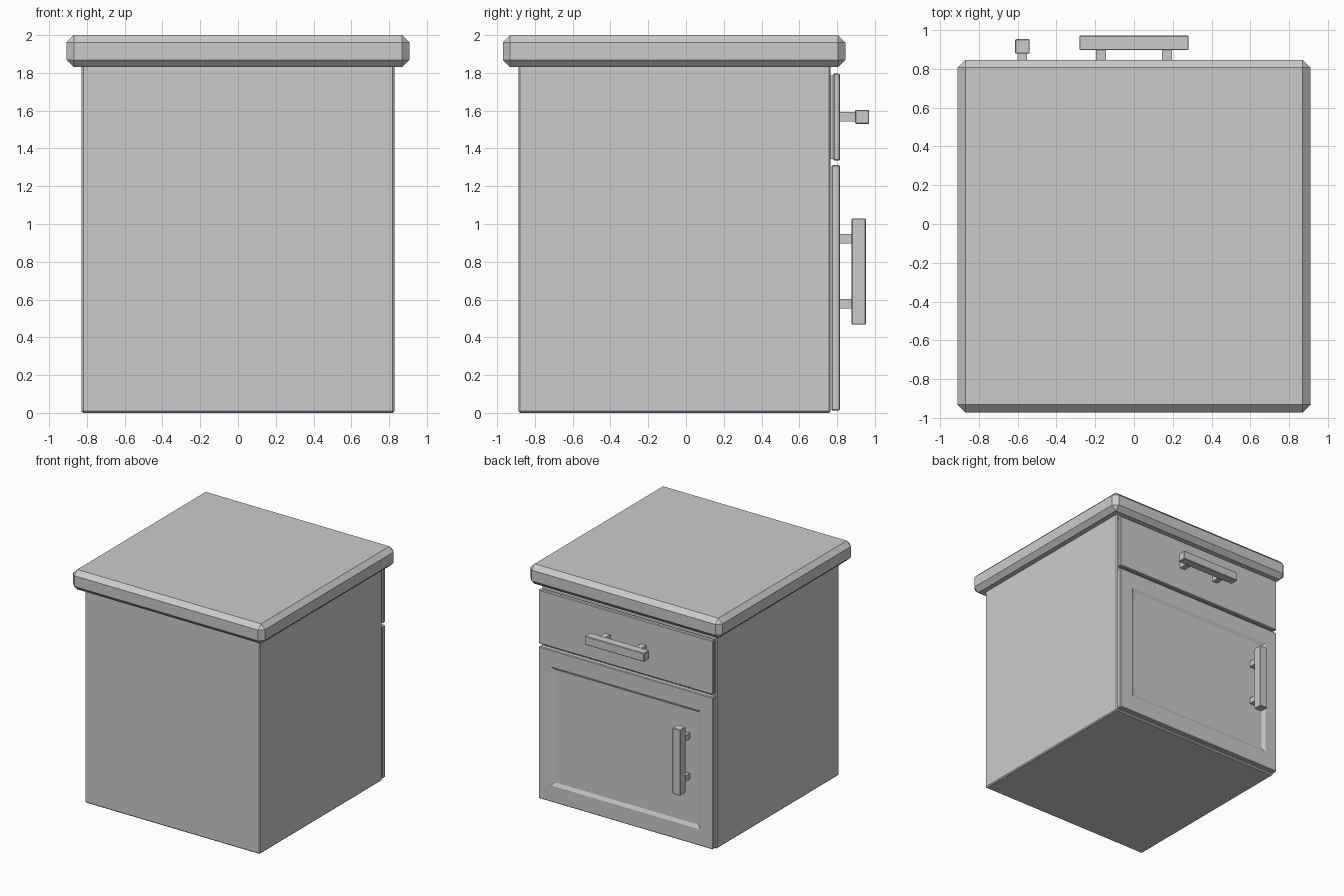
import bpy, bmesh

if "Cube" in bpy.data.objects:
    bpy.data.objects.remove(bpy.data.objects["Cube"])


def box(name, x, y, z, bevel=0.0):
    """Axis-aligned box from (min, max) ranges with a one-segment chamfer."""
    bm = bmesh.new()
    bmesh.ops.create_cube(bm, size=1)
    for v in bm.verts:
        v.co = [r[0] + (c + 0.5) * (r[1] - r[0]) for c, r in zip(v.co, (x, y, z))]
    if bevel:
        bmesh.ops.bevel(bm, geom=bm.edges[:], offset=bevel, segments=1, affect='EDGES')
    mesh = bpy.data.meshes.new(name)
    bm.to_mesh(mesh)
    bm.free()
    obj = bpy.data.objects.new(name, mesh)
    bpy.context.collection.objects.link(obj)
    return obj


def recess_panel(obj, side, rail, slope, depth):
    """Sink a panel with sloped edges into the +y face."""
    bm = bmesh.new()
    bm.from_mesh(obj.data)
    face = max((f for f in bm.faces if f.normal.y > 0.99), key=lambda f: f.calc_area())
    cx, _, cz = face.calc_center_median()
    hx = max(v.co.x for v in face.verts) - cx
    hz = max(v.co.z for v in face.verts) - cz
    # frame around the panel: inset, then match side and rail widths
    bmesh.ops.inset_region(bm, faces=[face], thickness=side)
    for v in face.verts:
        v.co.x = cx + (hx - side) * (1 if v.co.x > cx else -1)
        v.co.z = cz + (hz - rail) * (1 if v.co.z > cz else -1)
    # sloped step down to the panel
    bmesh.ops.inset_region(bm, faces=[face], thickness=slope)
    for v in face.verts:
        v.co.y -= depth
    bm.to_mesh(obj.data)
    bm.free()


# Carcass and worktop
box("cabinet_body", (-0.828, 0.828), (-0.888, 0.766), (0, 1.85), 0.009)
box("worktop", (-0.908, 0.908), (-0.97, 0.844), (1.83, 2.0), 0.039)

# Drawer front with backing
box("drawer_backing", (-0.815, 0.815), (0.755, 0.785), (1.345, 1.785))
box("drawer_front", (-0.825, 0.825), (0.779, 0.815), (1.335, 1.797), 0.006)

# Door with recessed panel
door = box("door", (-0.825, 0.825), (0.77, 0.815), (0.012, 1.312), 0.006)
recess_panel(door, 0.112, 0.135, 0.04, 0.015)

# Drawer handle (horizontal) and door handle (vertical)
box("drawer_handle_bar", (-0.281, 0.281), (0.896, 0.97), (1.53, 1.604), 0.004)
box("door_handle_bar", (-0.612, -0.538), (0.877, 0.952), (0.467, 1.03), 0.004)
for s in (-1, 1):
    px, pz = s * 0.17, 0.749 + s * 0.172
    box("drawer_handle_post", (px - 0.025, px + 0.025), (0.80, 0.90), (1.542, 1.592))
    box("door_handle_post", (-0.6, -0.55), (0.805, 0.88), (pz - 0.025, pz + 0.025))
